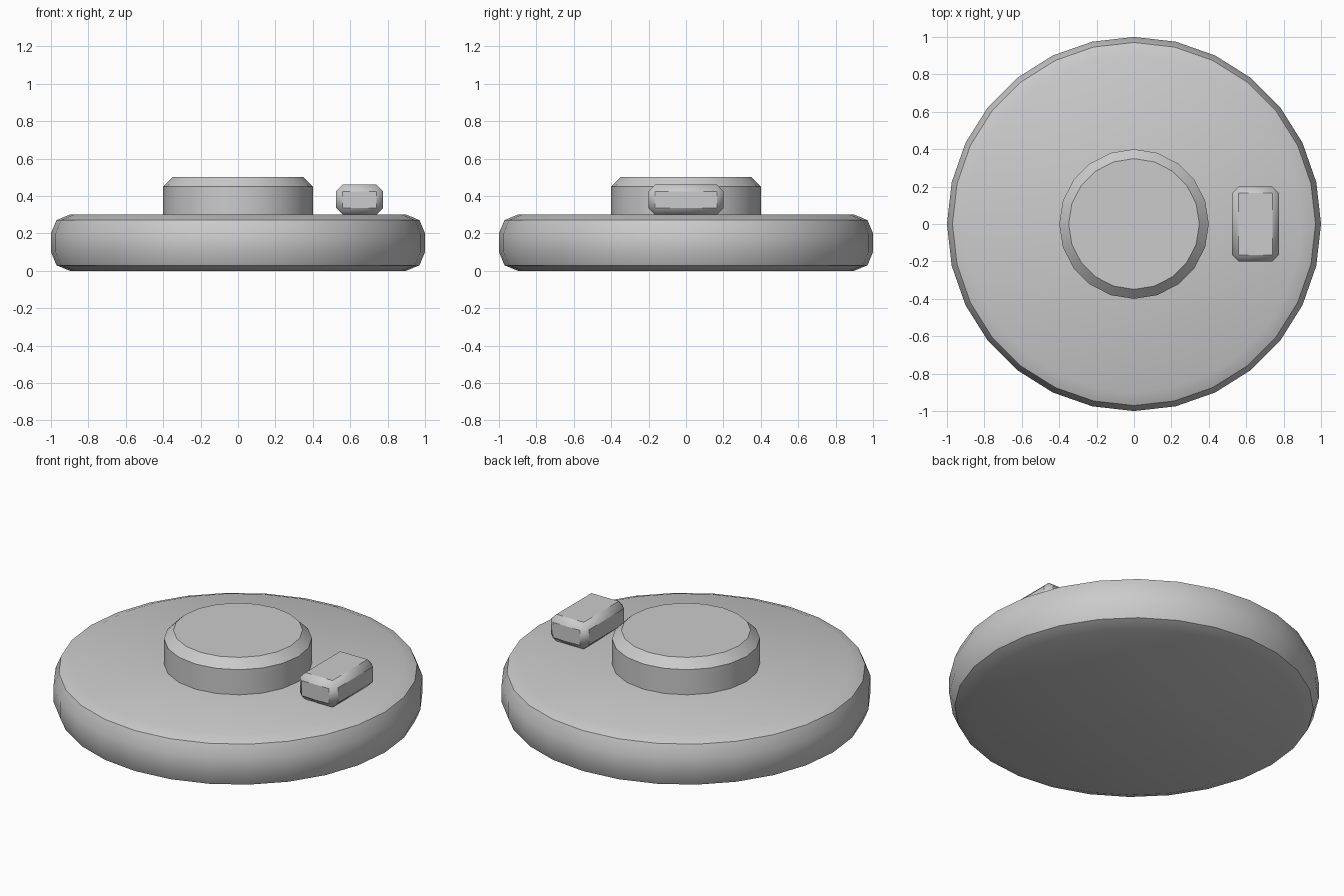
import bpy
import math

if "Cube" in bpy.data.objects:
    bpy.data.objects.remove(bpy.data.objects["Cube"])

grey = bpy.data.materials.new("plain grey")
grey.diffuse_color = (0.6, 0.6, 0.6, 1.0)
grey.use_nodes = True
grey.node_tree.nodes["Principled BSDF"].inputs["Base Color"].default_value = grey.diffuse_color


def finish(name, bevel, segments, smooth_angle):
    """Name the active part, colour it, round its hard edges and shade it."""
    part = bpy.context.object
    part.name = name
    part.data.materials.append(grey)
    mod = part.modifiers.new("edge_bevel", 'BEVEL')
    mod.width = bevel
    mod.segments = segments
    mod.limit_method = 'ANGLE'
    mod.angle_limit = math.radians(30)
    bpy.ops.object.modifier_apply(modifier=mod.name)
    bpy.ops.object.shade_smooth_by_angle(angle=math.radians(smooth_angle))


def disc(name, sides, radius, bottom, top, bevel, segments):
    bpy.ops.mesh.primitive_cylinder_add(
        vertices=sides, radius=radius, depth=top - bottom,
        location=(0, 0, (bottom + top) / 2))
    finish(name, bevel, segments, 30)


# Wide rounded base and the chamfered hub sunk slightly into it
disc("base_disc", 28, 1.0, 0.0, 0.3, 0.1, 2)
disc("centre_hub", 20, 0.4, 0.2, 0.5, 0.05, 1)

# Small chamfered block resting on the base, right of the hub
bpy.ops.mesh.primitive_cube_add(size=1, location=(0.65, 0, 0.38))
bpy.context.object.scale = (0.25, 0.4, 0.16)
bpy.ops.object.transform_apply(location=False, rotation=False, scale=True)
finish("side_block", 0.035, 1, 40)
